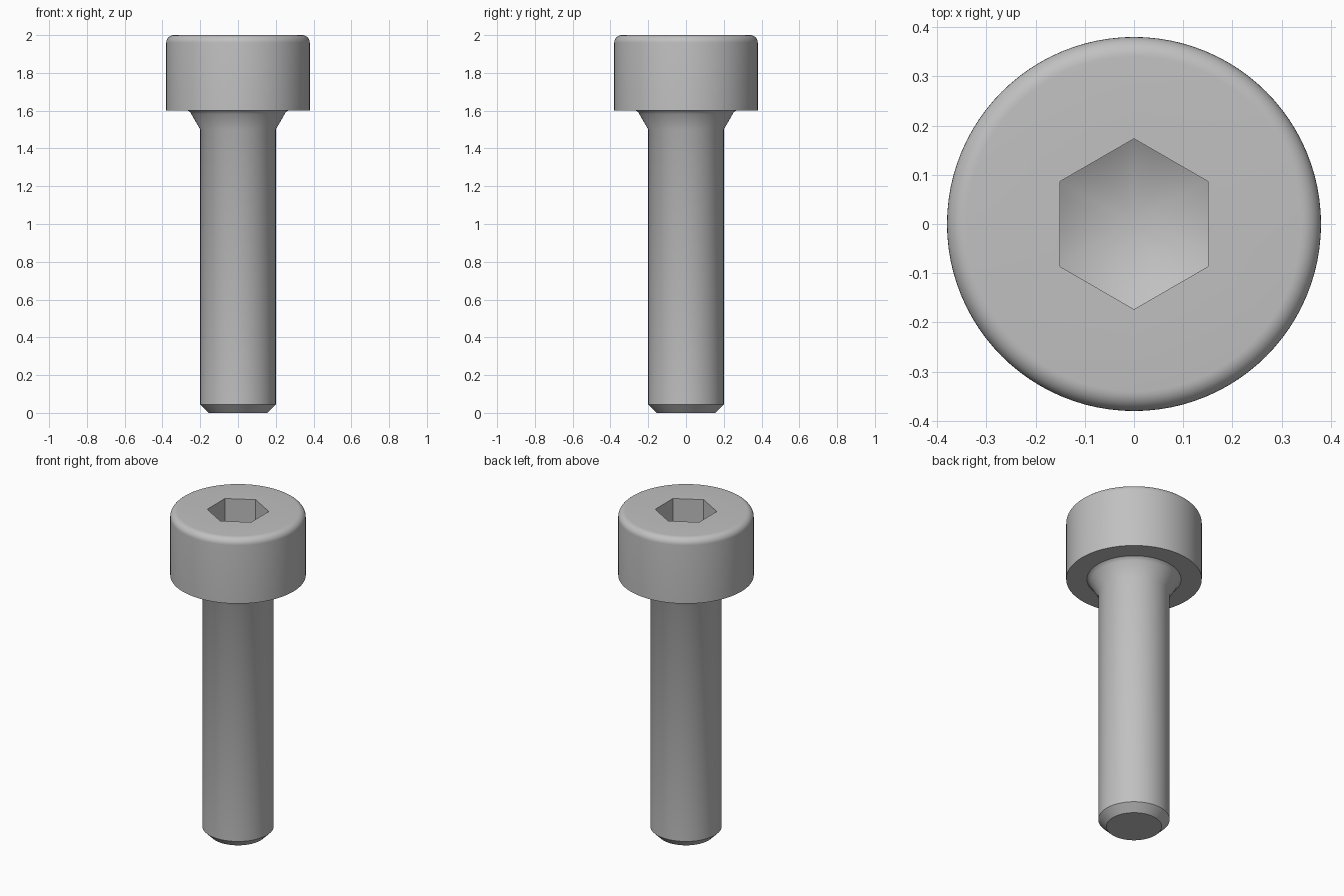
import bpy, bmesh
from math import sin, cos, tan, pi, radians

cube = bpy.data.objects.get("Cube")
if cube:
    bpy.data.objects.remove(cube)

SEGMENTS = 96
HEAD_R, HEAD_TOP, HEAD_BASE, FILLET = 0.38, 2.0, 1.6, 0.04
SHAFT_R, TIP_R, CHAMFER = 0.2, 0.155, 0.045
SOCKET_R, CONE_TIP = 0.15, 1.7

steel = bpy.data.materials.new("steel_grey")
steel.use_nodes = True
colour = (0.53, 0.53, 0.53, 1)
steel.diffuse_color = colour
steel.node_tree.nodes["Principled BSDF"].inputs["Base Color"].default_value = colour


def hex_radius(angle):
    """Distance from the axis to a hexagon with flats facing +x and -x."""
    return SOCKET_R / cos((angle + pi / 6) % (pi / 3) - pi / 6)


bm = bmesh.new()
angles = [2 * pi * i / SEGMENTS for i in range(SEGMENTS)]


def ring(radius, height):
    """Ring of vertices; radius and height are functions of the angle."""
    return [bm.verts.new((radius(a) * cos(a), radius(a) * sin(a), height(a)))
            for a in angles]


def circle(r, z):
    return ring(lambda a: r, lambda a: z)


# Outer profile: chamfered tip, shaft, flared neck, head with rounded rim
profile = [(TIP_R, 0), (SHAFT_R, CHAMFER), (SHAFT_R, 1.5),
           (0.247, 1.582), (0.253, 1.592), (0.264, HEAD_BASE),
           (HEAD_R, HEAD_BASE)]
for i in range(9):
    t = i / 8 * pi / 2
    profile.append((HEAD_R - FILLET + FILLET * cos(t),
                    HEAD_TOP - FILLET + FILLET * sin(t)))
rings = [circle(r, z) for r, z in profile]

# Hexagonal socket with a conical drill point
rings.append(ring(hex_radius, lambda a: HEAD_TOP))
rings.append(ring(hex_radius, lambda a: CONE_TIP + hex_radius(a) * tan(radians(30))))
apex = bm.verts.new((0, 0, CONE_TIP))

bm.faces.new(reversed(rings[0]))
for i in range(SEGMENTS):
    j = (i + 1) % SEGMENTS
    for low, high in zip(rings, rings[1:]):
        bm.faces.new((low[i], low[j], high[j], high[i]))
    bm.faces.new((rings[-1][i], rings[-1][j], apex))
bmesh.ops.recalc_face_normals(bm, faces=bm.faces)

mesh = bpy.data.meshes.new("socket_head_screw")
bm.to_mesh(mesh)
bm.free()
mesh.materials.append(steel)
screw = bpy.data.objects.new("socket_head_screw", mesh)
bpy.context.collection.objects.link(screw)

# Smooth round surfaces, crisp edges
bpy.ops.object.select_all(action='DESELECT')
screw.select_set(True)
bpy.context.view_layer.objects.active = screw
bpy.ops.object.shade_smooth_by_angle(angle=radians(30))
